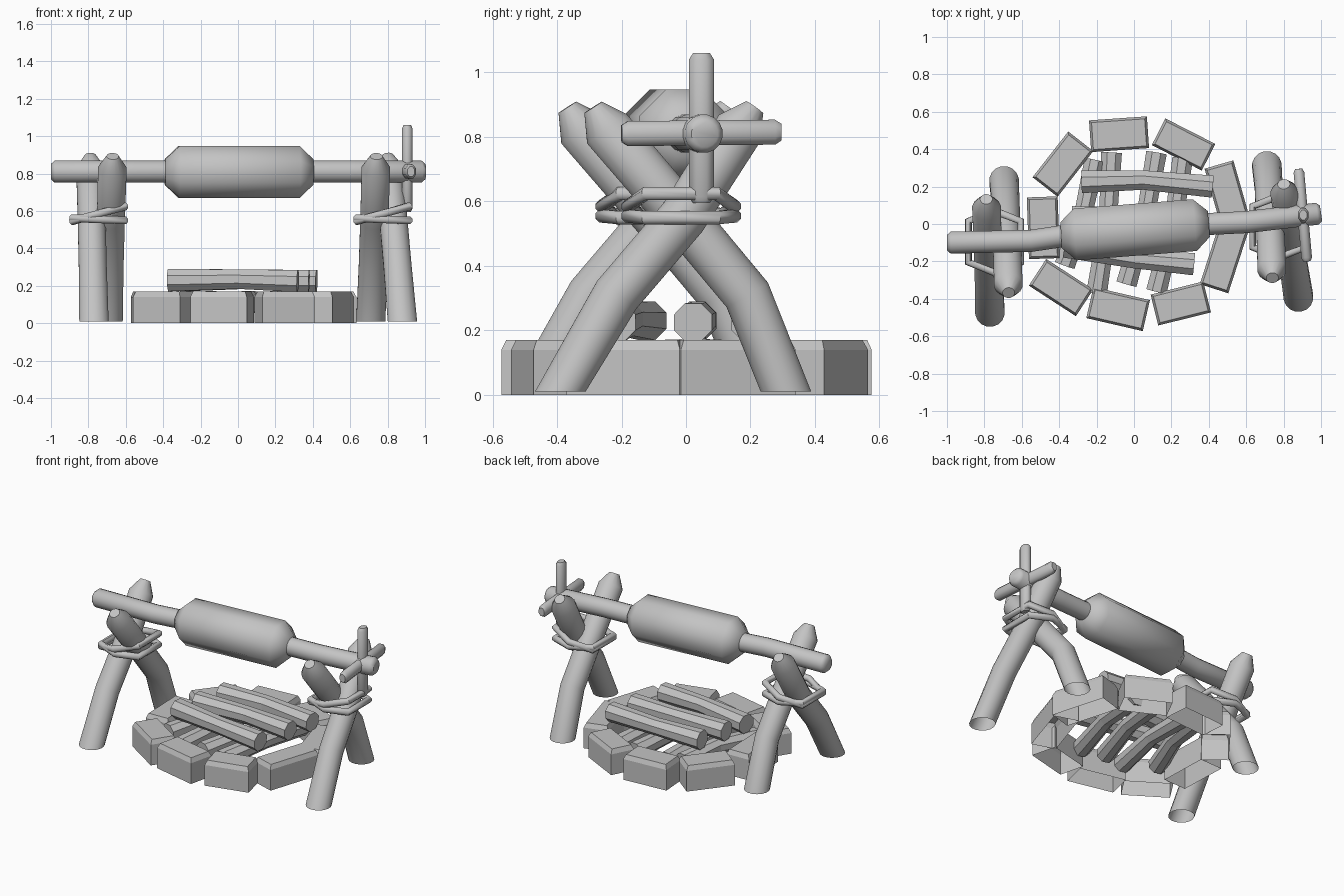
import bpy, bmesh, math
from mathutils import Vector, Matrix

cube = bpy.data.objects.get("Cube")
if cube:
    bpy.data.objects.remove(cube, do_unlink=True)

grey = bpy.data.materials.new("plain_grey")
grey.use_nodes = True
COLOUR = (0.55, 0.55, 0.55, 1)
grey.diffuse_color = COLOUR
grey.node_tree.nodes["Principled BSDF"].inputs["Base Color"].default_value = COLOUR


def finish(name, bm, smooth=False):
    mesh = bpy.data.meshes.new(name)
    bm.to_mesh(mesh)
    bm.free()
    mesh.materials.append(grey)
    obj = bpy.data.objects.new(name, mesh)
    bpy.context.collection.objects.link(obj)
    if smooth:
        bpy.ops.object.select_all(action='DESELECT')
        obj.select_set(True)
        bpy.context.view_layer.objects.active = obj
        bpy.ops.object.shade_smooth_by_angle(angle=math.radians(50))
    return obj


def tube(name, path, radii, sides=16, ref=(0, 0, 1), squash=1, closed=False,
         smooth=True, open_foot=False):
    """Sweep a ring along a path, with one radius per point."""
    pts = [Vector(p) for p in path]
    n = len(pts)
    if not isinstance(radii, (list, tuple)):
        radii = [radii] * n
    bm = bmesh.new()
    rings = []
    for i, p in enumerate(pts):
        a = pts[i - 1] if i or closed else p
        b = pts[(i + 1) % n] if i < n - 1 or closed else p
        t = ((p - a).normalized() + (b - p).normalized()).normalized()
        if i == 0 and open_foot:
            t = Vector((0, 0, 1))
        u = t.cross(Vector(ref)).normalized()
        v = t.cross(u)
        ring = []
        for k in range(sides):
            ang = math.tau * (k + 0.5) / sides
            ring.append(bm.verts.new(p + radii[i] * (u * math.cos(ang) + v * math.sin(ang) * squash)))
        rings.append(ring)
    for i in range(n if closed else n - 1):
        r, s = rings[i], rings[(i + 1) % n]
        for k in range(sides):
            j = (k + 1) % sides
            bm.faces.new((r[k], r[j], s[j], s[k]))
    if not closed:
        if not open_foot:
            bm.faces.new(rings[0][::-1])
        bm.faces.new(rings[-1])
    return finish(name, bm, smooth)


# Crossed support legs, hollow at the foot: (y, z) profile, foot and top x, y shift
LEAN_BACK = [(-0.39, 0.01), (-0.215, 0.31), (-0.01, 0.55), (0.165, 0.825), (0.213, 0.892)]
LEAN_FRONT = [(0.31, 0.01), (0.19, 0.31), (-0.01, 0.55), (-0.245, 0.825), (-0.288, 0.892)]
for name, prof, foot_x, top_x, dy in [
        ("left_leg_a", LEAN_BACK, 0.88, 0.80, 0), ("left_leg_b", LEAN_FRONT, 0.71, 0.74, 0),
        ("right_leg_a", LEAN_BACK, -0.77, -0.79, -0.08),
        ("right_leg_b", LEAN_FRONT, -0.695, -0.67, -0.08)]:
    path = [(foot_x + (top_x - foot_x) * z / 0.9, y + dy, z) for y, z in prof]
    tube(name, path, [0.08, 0.076, 0.076, 0.078, 0.033], ref=(1, 0, 0), open_foot=True)

# Rope lashings: two tilted six-sided loops around each crossing
LOOP = [(0.14, -0.11), (0.14, 0.11), (0, 0.165), (-0.14, 0.11), (-0.14, -0.11), (0, -0.165)]
for side, cx, cy in [("left", 0.775, -0.015), ("right", -0.745, -0.095)]:
    for i, (tilt, z) in enumerate([(0.28, 0.585), (-0.04, 0.555)]):
        path = [(cx + x, cy + y, z + tilt * x) for x, y in LOOP]
        tube(f"{side}_rope_{i + 1}", path, 0.022, sides=8, closed=True)

# Spit pole with a slight bend
tube("spit_pole", [(-1, -0.1, 0.81), (-0.98, -0.1, 0.81), (-0.55, -0.09, 0.81), (-0.35, -0.06, 0.81),
                   (0.4, 0.0, 0.81), (0.6, 0.01, 0.81), (0.98, 0.055, 0.81), (1, 0.058, 0.81)],
     [0.042, 0.06, 0.06, 0.06, 0.06, 0.06, 0.06, 0.042])

# Roast with tapered ends
tube("roast", [(-0.39, -0.06, 0.808), (-0.315, -0.056, 0.808), (0.325, -0.006, 0.808), (0.4, 0.0, 0.808)],
     [0.075, 0.15, 0.15, 0.075], sides=8)

# Crank cross on the left end of the pole: flattened bars with chamfered ends
for name, a, b, ref in [("crank_upright", (0.905, 0.048, 0.595), (0.905, 0.048, 1.06), (0, 1, 0)),
                        ("crank_bar", (0.925, -0.2, 0.81), (0.88, 0.295, 0.815), (0, 0, 1))]:
    a, b = Vector(a), Vector(b)
    d = (b - a).normalized() * 0.02
    tube(name, [a, a + d, b - d, b], [0.021, 0.031, 0.031, 0.021], sides=8, ref=ref, squash=1.35)

# Ring of chamfered hollow stones: x, y, length, width, angle
STONES = [(-0.08, 0.48, 0.31, 0.17, 4), (0.265, 0.425, 0.3, 0.16, -27), (0.505, 0.14, 0.37, 0.16, -74),
          (0.485, -0.17, 0.37, 0.16, 72), (0.25, -0.425, 0.29, 0.17, 14), (-0.085, -0.455, 0.31, 0.17, -13),
          (-0.39, -0.34, 0.3, 0.17, -33), (-0.485, -0.02, 0.33, 0.165, 92), (-0.38, 0.32, 0.31, 0.17, 52)]
for i, (x, y, length, width, angle) in enumerate(STONES):
    bm = bmesh.new()
    bmesh.ops.create_cube(bm, size=1)
    bmesh.ops.scale(bm, vec=(length, width, 0.14), verts=bm.verts)
    bottom = [f for f in bm.faces if f.normal.z < -0.5]
    bmesh.ops.delete(bm, geom=bottom, context='FACES')
    top = [f for f in bm.faces if f.normal.z > 0.5]
    bmesh.ops.inset_region(bm, faces=top, thickness=0.018)
    bmesh.ops.translate(bm, vec=(0, 0, 0.03), verts=top[0].verts)
    stone = finish(f"stone_{i + 1}", bm)
    stone.matrix_world = Matrix.Translation((x, y, 0.07)) @ Matrix.Rotation(math.radians(angle), 4, 'Z')

# Upper firewood, laid across
for i, pts in enumerate([[(-0.28, 0.225), (0.05, 0.235), (0.42, 0.2)],
                         [(-0.33, 0.035), (0.05, 0.04), (0.38, 0.022)],
                         [(-0.37, -0.12), (0.0, -0.185), (0.32, -0.215)]]):
    path = [(x, y, z) for (x, y), z in zip(pts, (0.23, 0.235, 0.225))]
    tube(f"top_log_{i + 1}", path, [0.065, 0.056, 0.064], sides=8, smooth=False)

# Lower firewood, laid front to back
for i, (bx, by, fx, fy) in enumerate([(-0.12, 0.38, -0.2, -0.37), (0.12, 0.38, -0.04, -0.32),
                                      (0.26, 0.35, 0.12, -0.36), (-0.21, 0.34, -0.37, -0.22)]):
    mid = ((bx + fx) / 2 + 0.02, (by + fy) / 2, 0.125)
    tube(f"lower_log_{i + 1}", [(fx, fy, 0.105), mid, (bx, by, 0.105)], [0.06, 0.052, 0.06],
         sides=8, smooth=False)
